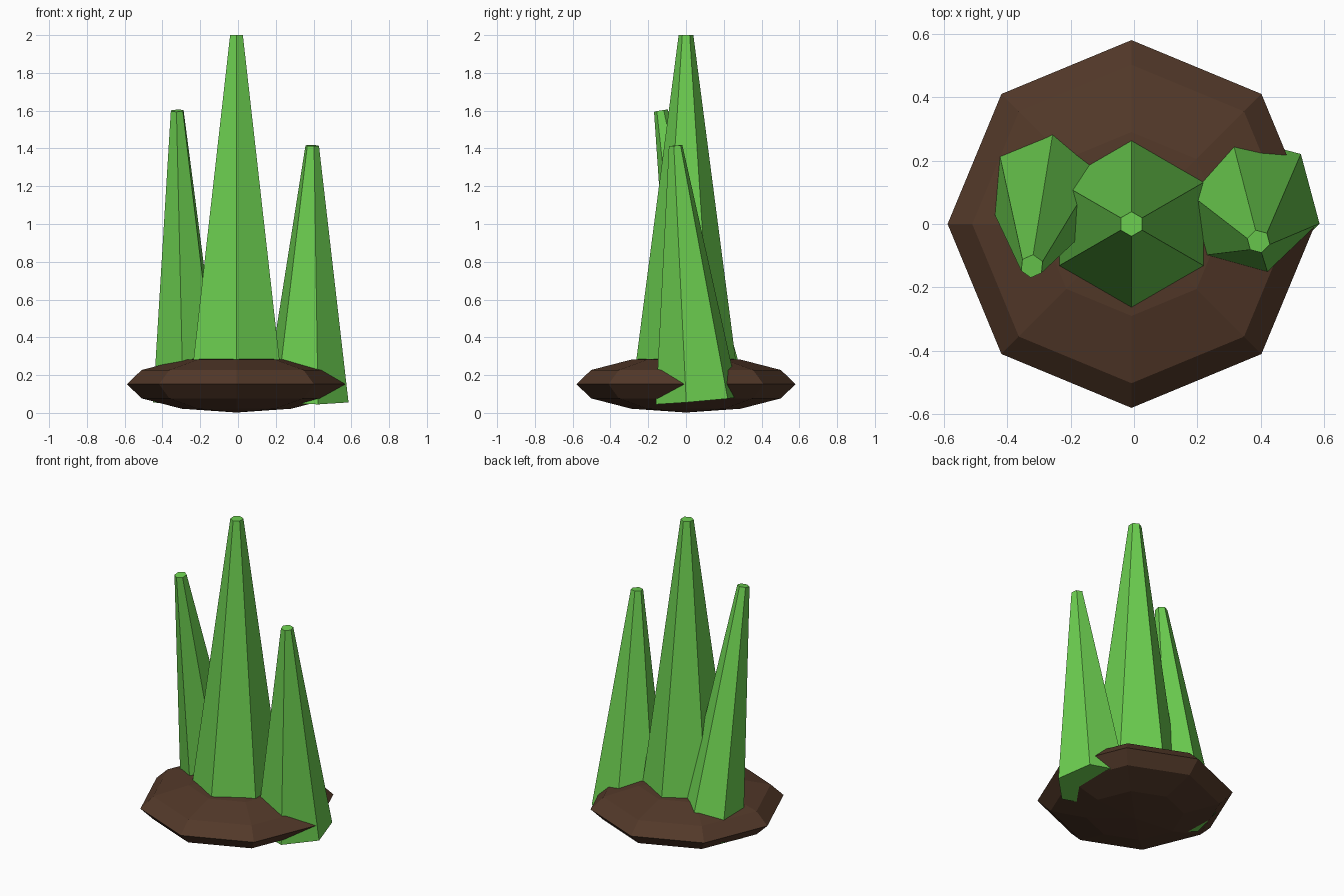
import bpy
import bmesh
from math import cos, sin, radians, tau
from mathutils import Vector, Matrix

cube = bpy.data.objects.get("Cube")
if cube:
    bpy.data.objects.remove(cube, do_unlink=True)


def material(name, rgb):
    mat = bpy.data.materials.new(name)
    mat.use_nodes = True
    mat.diffuse_color = (*rgb, 1)
    mat.node_tree.nodes["Principled BSDF"].inputs["Base Color"].default_value = (*rgb, 1)
    return mat


green = material("leaf_green", (0.15, 0.62, 0.08))
brown = material("soil_brown", (0.085, 0.04, 0.022))


def add_object(name, bm, mat):
    bmesh.ops.recalc_face_normals(bm, faces=bm.faces)
    mesh = bpy.data.meshes.new(name)
    bm.to_mesh(mesh)
    bm.free()
    mesh.materials.append(mat)
    obj = bpy.data.objects.new(name, mesh)
    bpy.context.collection.objects.link(obj)
    return obj


def spike(name, bottom, top, r_bottom, r_top, angle):
    """Six-sided tapered blade whose end caps are square to its leaning axis."""
    bottom, top = Vector(bottom), Vector(top)
    turn = Vector((0, 0, 1)).rotation_difference(top - bottom)
    bm = bmesh.new()
    rings = []
    for centre, radius in ((bottom, r_bottom), (top, r_top)):
        ring = []
        for i in range(6):
            a = radians(angle) + tau * i / 6
            ring.append(bm.verts.new(centre + turn @ Vector((radius * cos(a), radius * sin(a), 0))))
        bm.faces.new(ring)
        rings.append(ring)
    low, high = rings
    for i in range(6):
        j = (i + 1) % 6
        bm.faces.new((low[i], low[j], high[j], high[i]))
    add_object(name, bm, green)


# Flattened eight-sided mound of soil
bm = bmesh.new()
bmesh.ops.create_uvsphere(bm, u_segments=8, v_segments=6, radius=1)
bmesh.ops.transform(bm, verts=bm.verts,
                    matrix=Matrix.Translation((-0.008, 0, 0.152)) @ Matrix.Diagonal((0.58, 0.58, 0.15, 1)))
add_object("soil_mound", bm, brown)

# Three blades: upright centre, and a leaning one on each side
spike("centre_blade", (-0.008, 0, 0.15), (-0.008, 0, 2.0), 0.28, 0.039, 30)
spike("left_blade", (0.365, 0.06, 0.065), (0.393, -0.055, 1.415), 0.228, 0.037, -15)
spike("right_blade", (-0.27, 0.13, 0.075), (-0.322, -0.133, 1.6), 0.197, 0.037, 24)
